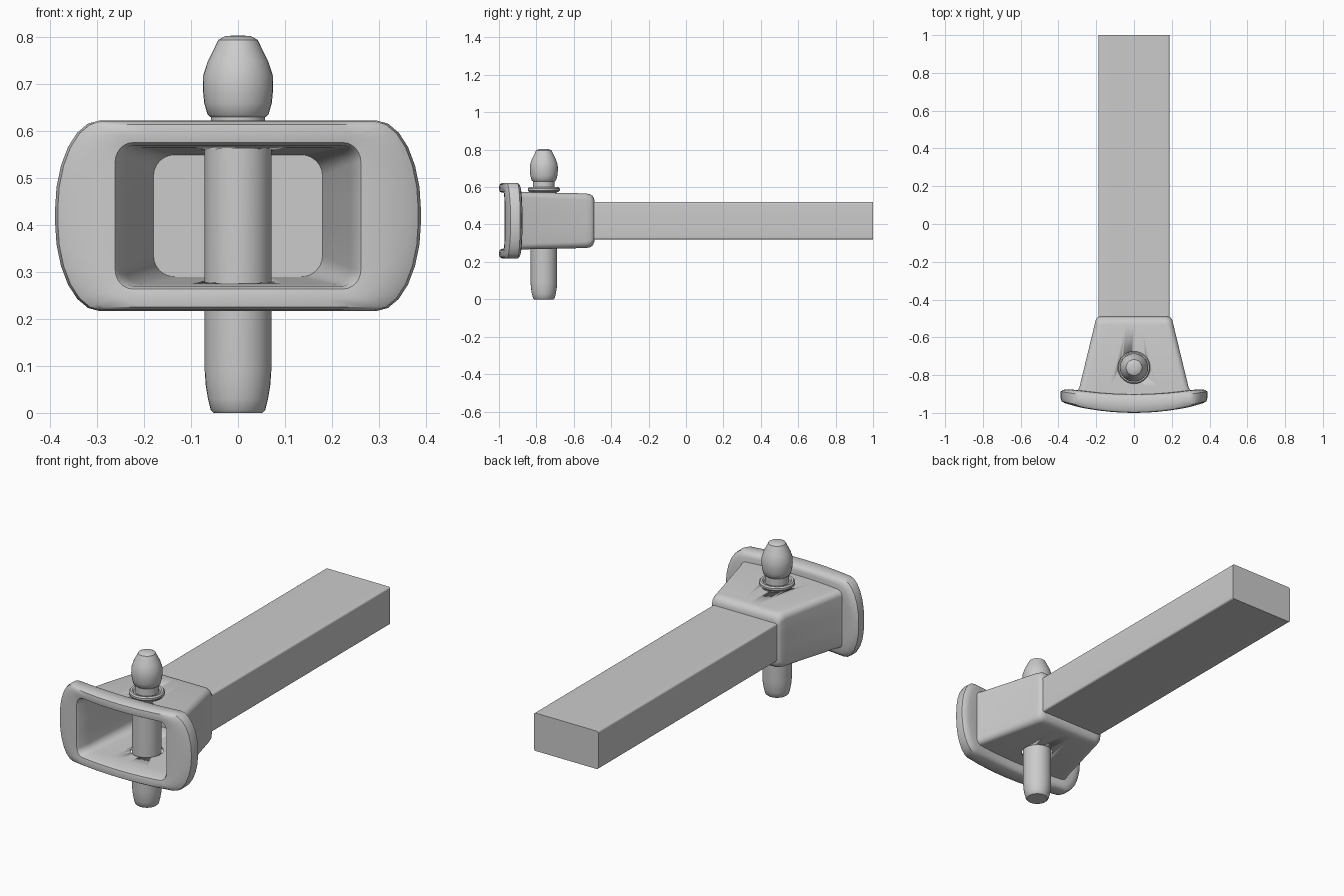
import bpy, bmesh, math

if "Cube" in bpy.data.objects:
    bpy.data.objects.remove(bpy.data.objects["Cube"])

ZC = 0.42      # height of the bar axis
PIN_Y = -0.76


def outline(hx, hz, rx, rz, arc=6, nx=8, nz=3):
    """Rounded rectangle with a fixed point count, so any two can be lofted."""
    pts = []
    for k, (sx, sz) in enumerate([(1, 1), (-1, 1), (-1, -1), (1, -1)]):
        cx, cz = sx * (hx - rx), sz * (hz - rz)
        for i in range(arc + 1):
            a = math.pi / 2 * (k + i / arc)
            pts.append((cx + rx * math.cos(a), cz + rz * math.sin(a)))
        n = nx if k % 2 == 0 else nz
        if k % 2 == 0:
            end = (-cx, pts[-1][1])
        else:
            end = (pts[-1][0], -cz)
        x0, z0 = pts[-1]
        for i in range(1, n):
            t = i / n
            pts.append((x0 + (end[0] - x0) * t, z0 + (end[1] - z0) * t))
    return pts


def finish(name, bm, angle=35):
    bmesh.ops.recalc_face_normals(bm, faces=bm.faces)
    me = bpy.data.meshes.new(name)
    bm.to_mesh(me)
    bm.free()
    ob = bpy.data.objects.new(name, me)
    bpy.context.collection.objects.link(ob)
    bpy.ops.object.select_all(action='DESELECT')
    bpy.context.view_layer.objects.active = ob
    ob.select_set(True)
    bpy.ops.object.shade_smooth_by_angle(angle=math.radians(angle))
    return ob


def loft(name, sections, angle=35):
    """Each section: y at x=0, bend, half width, half height, corner rx, rz."""
    bm = bmesh.new()
    rings = []
    for y, bend, hx, hz, rx, rz in sections:
        rings.append([bm.verts.new((x, y + bend * x * x, ZC + z))
                      for x, z in outline(hx, hz, rx, rz)])
    n = len(rings[0])
    for a, b in zip(rings, rings[1:]):
        for i in range(n):
            bm.faces.new((a[i], a[(i + 1) % n], b[(i + 1) % n], b[i]))
    bm.faces.new(rings[0])
    bm.faces.new(rings[-1])
    return finish(name, bm, angle)


def lathe(name, profile, seg=32):
    bm = bmesh.new()
    rings = [[bm.verts.new((r * math.cos(2 * math.pi * i / seg),
                            PIN_Y + r * math.sin(2 * math.pi * i / seg), z))
              for i in range(seg)] for r, z in profile]
    for a, b in zip(rings, rings[1:]):
        for i in range(seg):
            bm.faces.new((a[i], a[(i + 1) % seg], b[(i + 1) % seg], b[i]))
    bm.faces.new(rings[0])
    bm.faces.new(rings[-1])
    return finish(name, bm)


# Hollow socket with curved flange: inner back wall -> mouth -> rim -> outer shell
socket = loft("socket", [
    (-0.52, 0, 0.18, 0.13, 0.045, 0.045),
    (-0.90, 0, 0.24, 0.146, 0.035, 0.035),
    (-0.985, 0.36, 0.255, 0.15, 0.035, 0.035),
    (-0.996, 0.36, 0.262, 0.156, 0.038, 0.042),
    (-1.000, 0.36, 0.30, 0.175, 0.055, 0.09),
    (-0.997, 0.36, 0.365, 0.194, 0.085, 0.175),
    (-0.985, 0.32, 0.384, 0.201, 0.093, 0.188),
    (-0.955, 0.25, 0.39, 0.203, 0.095, 0.192),
    (-0.920, 0.22, 0.388, 0.202, 0.095, 0.191),
    (-0.906, 0.20, 0.375, 0.192, 0.09, 0.18),
    (-0.902, 0.22, 0.35, 0.178, 0.08, 0.14),
    (-0.902, 0.26, 0.296, 0.154, 0.03, 0.03),
    (-0.86, 0, 0.288, 0.153, 0.03, 0.03),
    (-0.535, 0, 0.209, 0.146, 0.035, 0.035),
    (-0.51, 0, 0.203, 0.141, 0.035, 0.035),
    (-0.497, 0, 0.196, 0.130, 0.035, 0.035),
    (-0.49, 0, 0.185, 0.112, 0.03, 0.03),
], 40)

# Pin holes through the socket walls
cutter = lathe("pin_hole_cutter", [(0.078, 0.1), (0.078, 0.7)])
cutter.hide_render = True
cutter.hide_viewport = True
hole = socket.modifiers.new("pin_holes", 'BOOLEAN')
hole.operation = 'DIFFERENCE'
hole.solver = 'EXACT'
hole.object = cutter

# Long rectangular bar
loft("bar", [(-0.5, 0, 0.188, 0.1, 0.01, 0.01),
             (1.0, 0, 0.188, 0.1, 0.01, 0.01)], 40)

# Locking pin with rounded tip, neck and knob
lathe("pin", [(0.052, 0.0), (0.058, 0.006), (0.064, 0.03), (0.069, 0.06),
              (0.071, 0.09), (0.071, 0.57), (0.058, 0.58), (0.058, 0.63),
              (0.065, 0.636), (0.072, 0.66), (0.075, 0.69), (0.074, 0.72),
              (0.064, 0.75), (0.049, 0.78), (0.042, 0.795), (0.027, 0.803),
              (0.01, 0.804)])

# Collar resting on top of the socket
lathe("collar", [(0.05, 0.572), (0.078, 0.574), (0.086, 0.582), (0.086, 0.592),
                 (0.080, 0.599), (0.070, 0.598), (0.064, 0.592), (0.05, 0.592)])
